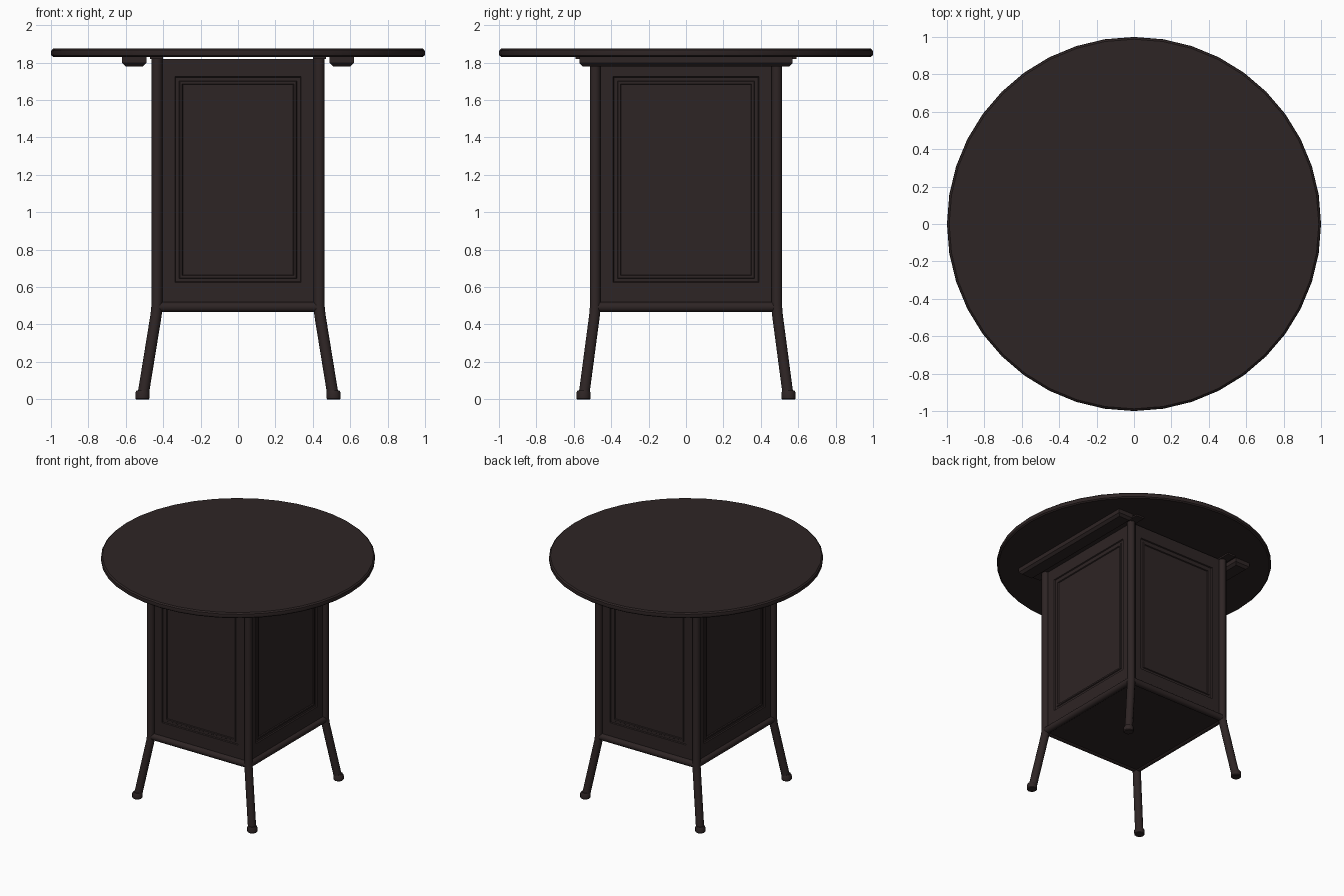
import bpy, bmesh, math
from mathutils import Vector, Matrix

if "Cube" in bpy.data.objects:
    bpy.data.objects.remove(bpy.data.objects["Cube"])

wood = bpy.data.materials.new("dark_brown")
wood.diffuse_color = (0.027, 0.018, 0.018, 1)
wood.use_nodes = True
wood.node_tree.nodes["Principled BSDF"].inputs["Base Color"].default_value = wood.diffuse_color


def finish(name, bm, smooth=True):
    bmesh.ops.recalc_face_normals(bm, faces=bm.faces)
    me = bpy.data.meshes.new(name)
    bm.to_mesh(me)
    bm.free()
    ob = bpy.data.objects.new(name, me)
    bpy.context.collection.objects.link(ob)
    me.materials.append(wood)
    if smooth:
        bpy.ops.object.select_all(action='DESELECT')
        ob.select_set(True)
        bpy.context.view_layer.objects.active = ob
        bpy.ops.object.shade_smooth_by_angle(angle=math.radians(35))
    return ob


def lathe(name, profile, seg, loc=(0, 0, 0)):
    """Stack of rings (radius, z) closed at both ends."""
    bm = bmesh.new()
    rings = [[bm.verts.new((loc[0] + r * math.cos(2 * math.pi * i / seg),
                            loc[1] + r * math.sin(2 * math.pi * i / seg), z))
              for i in range(seg)] for r, z in profile]
    for a, b in zip(rings, rings[1:]):
        for i in range(seg):
            j = (i + 1) % seg
            bm.faces.new((a[i], a[j], b[j], b[i]))
    bm.faces.new(rings[0])
    bm.faces.new(rings[-1])
    return finish(name, bm)


def tube(name, points, r, seg=12):
    """Round bar swept through points."""
    cu = bpy.data.curves.new(name, 'CURVE')
    cu.dimensions = '3D'
    cu.bevel_depth = r
    cu.bevel_resolution = seg // 4 - 1 + 1
    cu.use_fill_caps = True
    sp = cu.splines.new('POLY')
    sp.points.add(len(points) - 1)
    for p, co in zip(sp.points, points):
        p.co = (*co, 1)
    ob = bpy.data.objects.new(name, cu)
    bpy.context.collection.objects.link(ob)
    cu.materials.append(wood)
    return ob


def box(name, lo, hi, bevel=0.0):
    bm = bmesh.new()
    lo, hi = Vector(lo), Vector(hi)
    bmesh.ops.create_cube(bm, size=1, matrix=Matrix.Translation((lo + hi) / 2)
                          @ Matrix.Diagonal((*(hi - lo), 1)))
    if bevel:
        low = [e for e in bm.edges if all(v.co.z < (lo.z + hi.z) / 2 for v in e.verts)]
        bmesh.ops.bevel(bm, geom=low, offset=bevel, segments=1, affect='EDGES')
    return finish(name, bm)


def panel(name, half, dist, angle):
    """Framed panel: nested rectangles (side inset, bottom, top, depth)."""
    rings = [(0, 0.50, 1.82, -0.03), (0, 0.50, 1.82, 0), (0.075, 0.625, 1.725, 0),
             (0.079, 0.629, 1.721, -0.008), (0.098, 0.645, 1.702, -0.008),
             (0.102, 0.649, 1.698, -0.002), (0.114, 0.661, 1.686, -0.002),
             (0.118, 0.665, 1.682, -0.009)]
    bm = bmesh.new()
    rot = Matrix.Rotation(angle, 3, 'Z')
    loops = []
    for s, z0, z1, d in rings:
        w = half - s
        loops.append([bm.verts.new(rot @ Vector((x, -dist - d, z)))
                      for x, z in ((-w, z0), (w, z0), (w, z1), (-w, z1))])
    for a, b in zip(loops, loops[1:]):
        for i in range(4):
            j = (i + 1) % 4
            bm.faces.new((a[i], a[j], b[j], b[i]))
    bm.faces.new(loops[0])
    bm.faces.new(loops[-1])
    return finish(name, bm, False)


PX, PY = 0.433, 0.485

# round table top
lathe("table_top", [(0.988, 1.83), (0.998, 1.838), (1.0, 1.852), (0.998, 1.866), (0.988, 1.875)], 40)

# bent corner posts with splayed legs and feet
for sx, side in ((-1, "left"), (1, "right")):
    for sy, end in ((-1, "front"), (1, "back")):
        tube(f"{end}_{side}_post_leg",
             [(sx * PX, sy * PY, 1.832), (sx * PX, sy * PY, 0.50),
              (sx * (PX + 0.005), sy * (PY + 0.004), 0.45),
              (sx * 0.508, sy * 0.546, 0.02)], 0.03)
        lathe(f"{end}_{side}_foot",
              [(0.034, 0), (0.038, 0.005), (0.038, 0.035), (0.031, 0.048)], 12,
              (sx * 0.511, sy * 0.548, 0))
    # runner and top strip under the table
    xs = sorted((sx * 0.49, sx * 0.62))
    box(f"{side}_runner", (xs[0], -0.57, 1.78), (xs[1], 0.57, 1.832), 0.018)
    xs = sorted((sx * 0.40, sx * 0.47))
    box(f"{side}_top_strip", (xs[0], -0.59, 1.818), (xs[1], 0.59, 1.832))
    # lower rail along the side
    tube(f"{side}_rail", [(sx * PX, -PY, 0.493), (sx * PX, PY, 0.493)], 0.027)

# lower rails front and back
for sy, end in ((-1, "front"), (1, "back")):
    tube(f"{end}_rail", [(-PX, sy * PY, 0.493), (PX, sy * PY, 0.493)], 0.027)

# cabinet panels and floor
for name, half, dist, a in (("front", PX - 0.02, PY, 0), ("right", PY - 0.02, PX, 90),
                            ("back", PX - 0.02, PY, 180), ("left", PY - 0.02, PX, 270)):
    panel(f"{name}_panel", half, dist, math.radians(a))
box("cabinet_floor", (-PX, -PY, 0.475), (PX, PY, 0.50))
